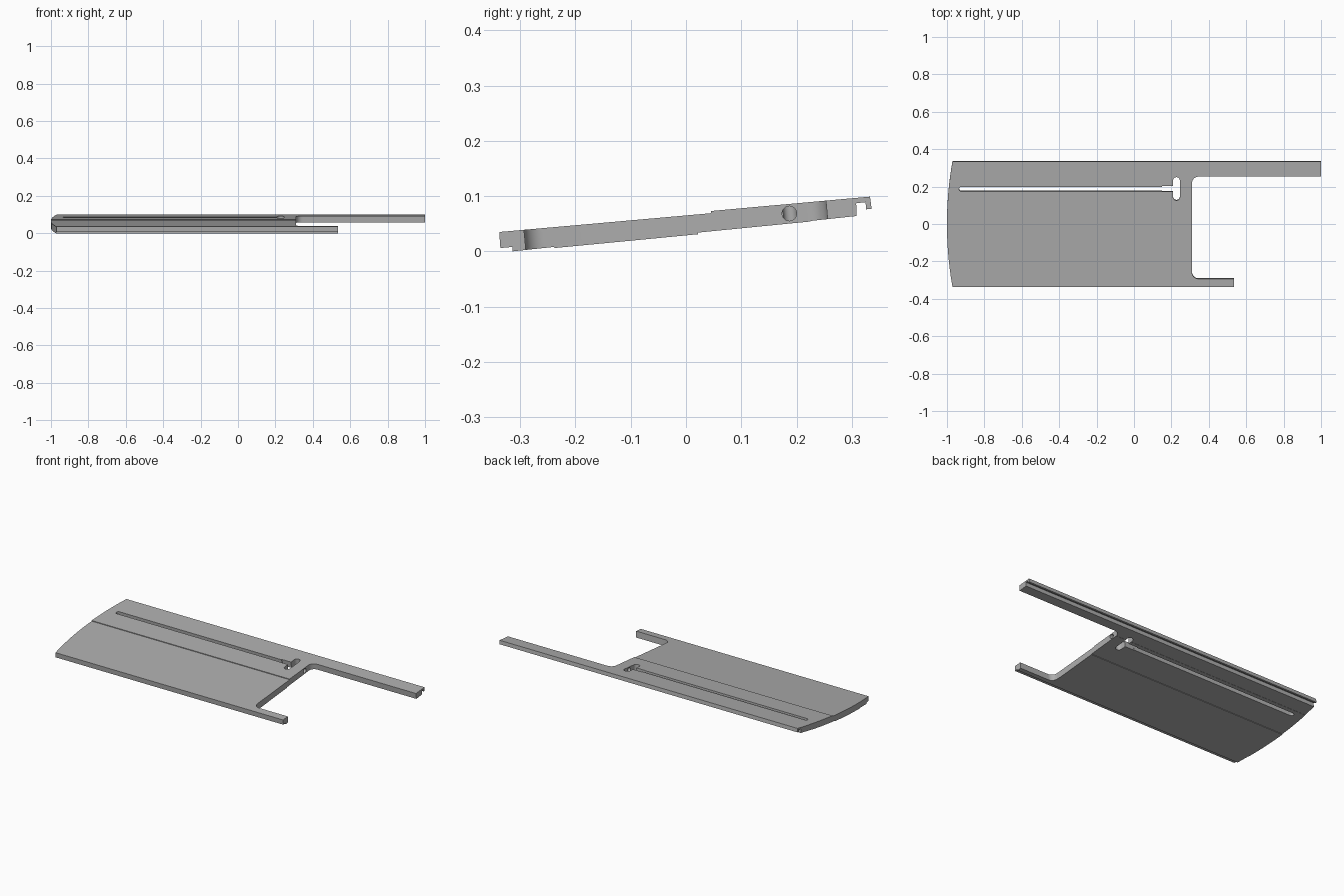
import bpy
import bmesh
from math import atan, cos, sin, pi, radians
from mathutils import Matrix, Vector

if "Cube" in bpy.data.objects:
    bpy.data.objects.remove(bpy.data.objects["Cube"])

TILT = atan(0.093)
# Plate frame: leaning back about the x axis, centred in the plate thickness
LEAN = Matrix.Translation((0, 0, 0.05)) @ Matrix.Rotation(TILT, 4, "X")

grey = bpy.data.materials.new("plain grey")
grey.use_nodes = True
colour = (0.42, 0.42, 0.42, 1)
grey.diffuse_color = colour
grey.node_tree.nodes["Principled BSDF"].inputs["Base Color"].default_value = colour


def prism(name, points, sweep, matrix=Matrix()):
    """Extrude a closed outline of 3D points along a vector."""
    bm = bmesh.new()
    face = bm.faces.new([bm.verts.new(p) for p in points])
    grown = bmesh.ops.extrude_face_region(bm, geom=[face])["geom"]
    bmesh.ops.translate(bm, vec=sweep,
                        verts=[v for v in grown if isinstance(v, bmesh.types.BMVert)])
    bmesh.ops.recalc_face_normals(bm, faces=bm.faces)
    bm.transform(matrix)
    mesh = bpy.data.meshes.new(name)
    bm.to_mesh(mesh)
    bm.free()
    mesh.materials.append(grey)
    obj = bpy.data.objects.new(name, mesh)
    bpy.context.collection.objects.link(obj)
    return obj


def plan_prism(name, outline):
    return prism(name, [(x, y, -0.2) for x, y in outline], Vector((0, 0, 0.4)), LEAN)


def arc(cx, cy, r, start, end, steps=10):
    angles = [radians(start + (end - start) * i / steps) for i in range(steps + 1)]
    return [(cx + r * cos(a), cy + r * sin(a)) for a in angles]


def combine(target, cutter, operation):
    """Apply a boolean and discard the cutter."""
    cutter.hide_render = True
    mod = target.modifiers.new("cut", "BOOLEAN")
    mod.object, mod.operation, mod.solver = cutter, operation, "EXACT"
    bpy.context.view_layer.objects.active = target
    bpy.ops.object.modifier_apply(modifier=mod.name)
    bpy.data.objects.remove(cutter)


# Cross-section with the shallow steps, front lip and rear hooked groove
section = [(-0.338, 0.035), (0.045, 0.069), (0.045, 0.073), (0.333, 0.099),
           (0.336, 0.077), (0.326, 0.076), (0.325, 0.089), (0.308, 0.087),
           (0.309, 0.064), (0.225, 0.055), (0.225, 0.054), (0.022, 0.034),
           (0.022, 0.031), (-0.238, 0.006), (-0.239, 0.008), (-0.314, 0.0),
           (-0.314, 0.008), (-0.336, 0.006)]
plate = prism("slotted_plate", [(-1.1, y, z) for y, z in section], Vector((2.2, 0, 0)))

# Plan outline: bowed left end, long rear arm, short front arm, filleted notch
bow = [(-1 + 0.03 * (t / 12) ** 2, 0.34 * t / 12) for t in range(-12, 13)]
outline = [(-0.965, -0.4)] + bow + [(-0.965, 0.4), (1, 0.4), (1, 0.256)]
outline += arc(0.345, 0.221, 0.035, 90, 180)
outline += arc(0.345, -0.258, 0.035, 180, 270)
outline += [(0.535, -0.293), (0.535, -0.4)]
combine(plate, plan_prism("outline_cutter", outline), "INTERSECT")

# Long slot, its wider neck and the rounded cross slot
slots = {
    "long_slot": arc(-0.923, 0.189, 0.012, 90, 270) + [(0.23, 0.177), (0.23, 0.201)],
    "slot_neck": [(0.15, 0.175), (0.23, 0.175), (0.23, 0.205), (0.15, 0.205)],
    "cross_slot": arc(0.227, 0.235, 0.018, 0, 180) + arc(0.227, 0.146, 0.018, 180, 360),
}
for name, points in slots.items():
    combine(plate, plan_prism(name, points), "DIFFERENCE")

# Round bore from the notch wall through to the slot
bore = [(0.15, 0.187 + 0.0132 * cos(i * pi / 16), 0.0685 + 0.0132 * sin(i * pi / 16))
        for i in range(32)]
combine(plate, prism("bore", bore, Vector((0.25, 0, 0))), "DIFFERENCE")

plate.select_set(True)
bpy.context.view_layer.objects.active = plate
bpy.ops.object.shade_smooth_by_angle(angle=radians(30))
